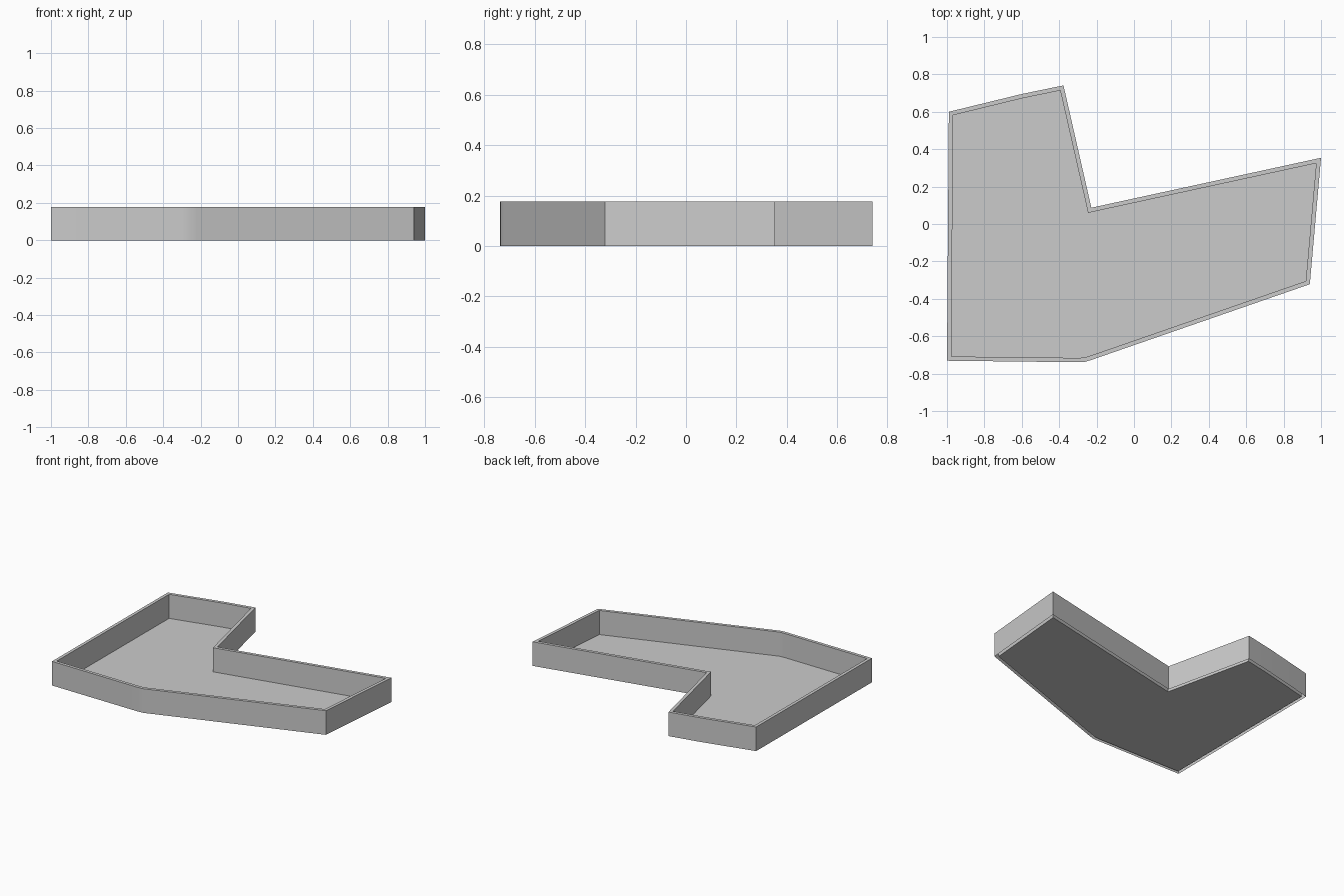
import bpy, math
from mathutils import Vector

if "Cube" in bpy.data.objects:
    bpy.data.objects.remove(bpy.data.objects["Cube"])

HEIGHT, THICK = 0.177, 0.023

# Outer outline seen from above, counter-clockwise
OUTER = [Vector(p) for p in [
    (-1.0, -0.731), (-0.30, -0.739), (-0.26, -0.737), (-0.22, -0.724),
    (0.94, -0.322), (1.0, 0.354), (-0.228, 0.087),
    (-0.377, 0.741), (-0.60, 0.695), (-0.99, 0.60)]]


def inset(points, d):
    """Mitred inward offset of a closed counter-clockwise outline."""
    result = []
    for i, p in enumerate(points):
        a = (p - points[i - 1]).normalized()
        b = (points[(i + 1) % len(points)] - p).normalized()
        na, nb = Vector((-a.y, a.x)), Vector((-b.y, b.x))
        result.append(p + (na + nb) * d / (1 + na.dot(nb)))
    return result


def make(name, verts, faces):
    mesh = bpy.data.meshes.new(name)
    mesh.from_pydata(verts, [], faces)
    mesh.update()
    obj = bpy.data.objects.new(name, mesh)
    bpy.context.collection.objects.link(obj)
    return obj


inner = inset(OUTER, THICK)
n = len(OUTER)

# Perimeter wall: outer side, top rim and inner side, open underneath
rings = [(OUTER, 0), (OUTER, HEIGHT), (inner, HEIGHT), (inner, 0)]
verts = [(p.x, p.y, z) for ring, z in rings for p in ring]
faces = [(r * n + i, r * n + (i + 1) % n, (r + 1) * n + (i + 1) % n, (r + 1) * n + i)
         for r in range(3) for i in range(n)]
wall = make("perimeter_wall", verts, faces)

# Floor slab surface inside the wall
make("floor", [(p.x, p.y, 0) for p in inner], [tuple(range(n))])

# Soften only the shallow bend in the front wall
bpy.context.view_layer.objects.active = wall
wall.select_set(True)
bpy.ops.object.shade_smooth_by_angle(angle=math.radians(30))
